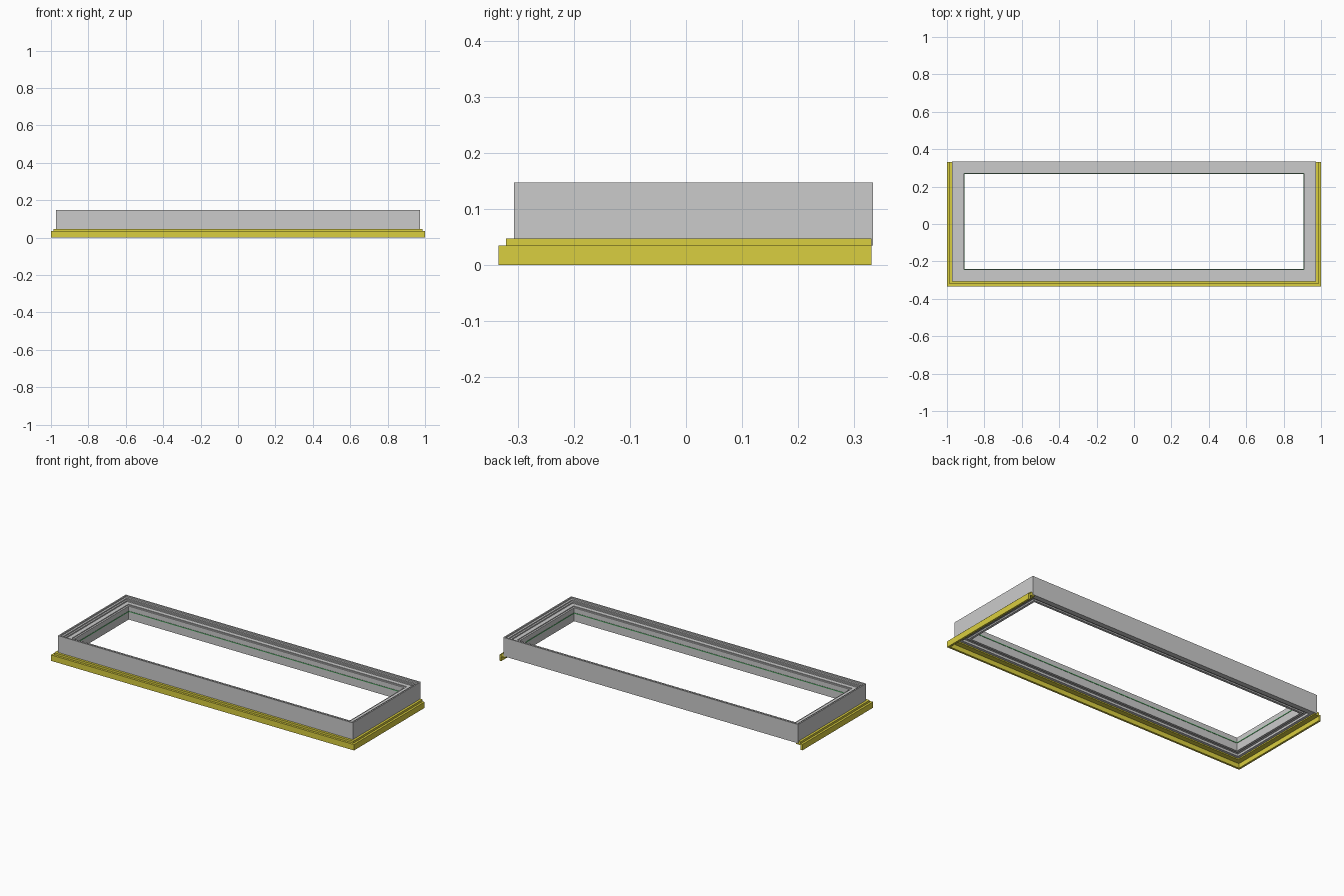
import bpy, bmesh

if "Cube" in bpy.data.objects:
    bpy.data.objects.remove(bpy.data.objects["Cube"])

# Outer rectangle of the grey frame
X0, X1, Y0, Y1 = -0.973, 0.972, -0.307, 0.333


def material(name, rgb):
    m = bpy.data.materials.new(name)
    m.diffuse_color = (*rgb, 1)
    m.use_nodes = True
    m.node_tree.nodes["Principled BSDF"].inputs["Base Color"].default_value = m.diffuse_color
    return m


def mitred_sweep(name, profile, closed=True, back=Y1, mat=None):
    """Sweep (outward offset, height) points round the rectangle with mitred corners."""
    bm = bmesh.new()
    rings = []
    for sx, sy in ((-1, 1), (-1, -1), (1, -1), (1, 1)):
        ring = []
        for o, z in profile:
            x = X1 + o if sx > 0 else X0 - o
            if sy < 0:
                y = Y0 - o
            else:
                y = Y1 + o if closed else back
            ring.append(bm.verts.new((x, y, z)))
        rings.append(ring)
    n = len(profile)
    for i in range(4 if closed else 3):
        a, b = rings[i], rings[(i + 1) % 4]
        for j in range(n):
            k = (j + 1) % n
            bm.faces.new((a[j], b[j], b[k], a[k]))
    if not closed:
        bm.faces.new(rings[0])
        bm.faces.new(rings[3])
    bmesh.ops.recalc_face_normals(bm, faces=bm.faces)
    me = bpy.data.meshes.new(name)
    bm.to_mesh(me)
    bm.free()
    ob = bpy.data.objects.new(name, me)
    bpy.context.collection.objects.link(ob)
    if mat:
        me.materials.append(mat)
    return ob


# Main frame: plain outer wall, stepped rebates on top, grooved underside
mitred_sweep("frame", [
    (0, 0.035), (0, 0.147), (-0.008, 0.147), (-0.008, 0.139),
    (-0.020, 0.139), (-0.020, 0.132), (-0.030, 0.132), (-0.030, 0.125),
    (-0.054, 0.125), (-0.054, 0.120), (-0.064, 0.120), (-0.064, 0.040),
    (-0.050, 0.040), (-0.050, 0.048), (-0.030, 0.048), (-0.030, 0.035)])

# Stepped yellow trim on the front and both ends, open at the back
mitred_sweep("edge_trim", [
    (0.027, 0), (0.027, 0.035), (0.014, 0.035), (0.014, 0.047),
    (0, 0.047), (0, 0.034), (-0.015, 0.034), (-0.015, 0.027),
    (0.015, 0.027), (0.015, 0)],
    closed=False, back=0.331, mat=material("yellow", (0.70, 0.62, 0.05)))

# Thin green seal around the opening
mitred_sweep("inner_seal", [
    (-0.063, 0.086), (-0.063, 0.091), (-0.066, 0.091), (-0.066, 0.086)],
    mat=material("green", (0.10, 0.45, 0.15)))
